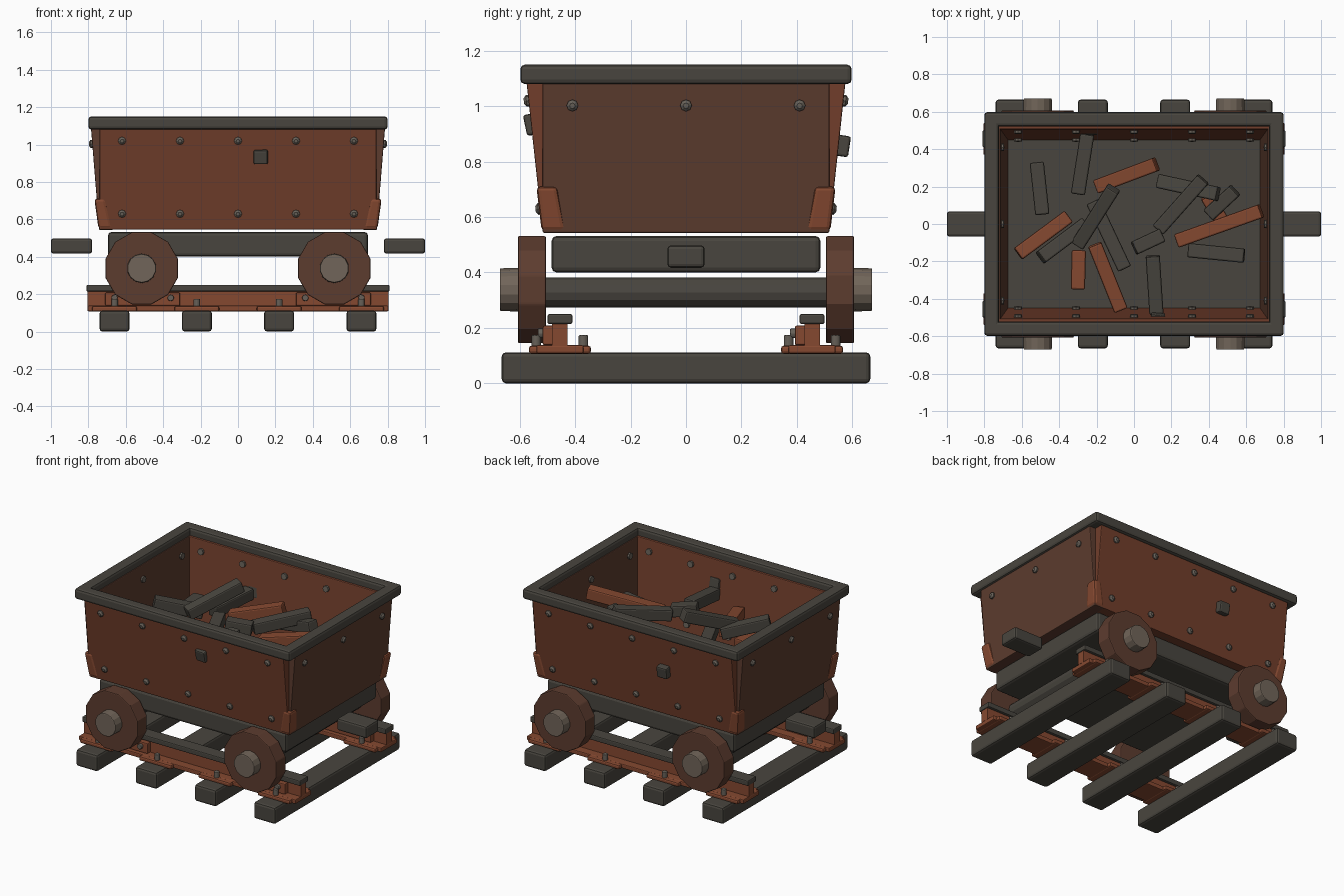
import bpy, bmesh, math
from mathutils import Vector, Matrix

if "Cube" in bpy.data.objects:
    bpy.data.objects.remove(bpy.data.objects["Cube"])


def material(name, rgb):
    m = bpy.data.materials.new(name)
    m.diffuse_color = (*rgb, 1)
    m.use_nodes = True
    m.node_tree.nodes["Principled BSDF"].inputs["Base Color"].default_value = m.diffuse_color
    return m


IRON = material("dark iron", (0.066, 0.060, 0.049))
RUST = material("rust panel", (0.165, 0.048, 0.024))
ORANGE = material("bright rust", (0.235, 0.066, 0.030))
BROWN = material("rust brown", (0.108, 0.045, 0.028))
HUB = material("worn hub", (0.165, 0.130, 0.100))
BOLT = material("bolt steel", (0.135, 0.118, 0.098))


def finish(bm, name, mat, bevel=0.0):
    bmesh.ops.recalc_face_normals(bm, faces=bm.faces)
    me = bpy.data.meshes.new(name)
    bm.to_mesh(me)
    bm.free()
    me.materials.append(mat)
    ob = bpy.data.objects.new(name, me)
    bpy.context.collection.objects.link(ob)
    if bevel:
        mod = ob.modifiers.new("bevel", "BEVEL")
        mod.width = bevel
        mod.segments = 2
    return ob


def frustum(name, mat, low, high, z0, z1, bevel=0.0):
    """Block between a lower and an upper rectangle (x0, x1, y0, y1)."""
    bm = bmesh.new()
    rings = []
    for (x0, x1, y0, y1), z in ((low, z0), (high, z1)):
        rings.append([bm.verts.new((x, y, z)) for x, y in
                      ((x0, y0), (x1, y0), (x1, y1), (x0, y1))])
    a, b = rings
    bm.faces.new(a)
    bm.faces.new(b)
    for i in range(4):
        j = (i + 1) % 4
        bm.faces.new((a[i], a[j], b[j], b[i]))
    return finish(bm, name, mat, bevel)


def box(name, mat, x0, x1, y0, y1, z0, z1, bevel=0.0):
    r = (min(x0, x1), max(x0, x1), min(y0, y1), max(y0, y1))
    return frustum(name, mat, r, r, z0, z1, bevel)


def rod(name, mat, p, q, r0, r1, sides, bevel=0.0, spin=0.0):
    """Cylinder or cone from p to q."""
    p, q = Vector(p), Vector(q)
    d = q - p
    bm = bmesh.new()
    mtx = (Matrix.Translation((p + q) / 2)
           @ d.to_track_quat('Z', 'Y').to_matrix().to_4x4()
           @ Matrix.Rotation(spin, 4, 'Z'))
    bmesh.ops.create_cone(bm, cap_ends=True, segments=sides, radius1=r0,
                          radius2=r1, depth=d.length, matrix=mtx)
    return finish(bm, name, mat, bevel)


def bolt(name, p, d):
    """Domed bolt head at p pointing along d, reaching through the panel."""
    p, d = Vector(p), Vector(d).normalized()
    rod(name, BOLT, p - d * 0.085, p + d * 0.008, 0.021, 0.021, 8)
    rod(name + "_dome", BOLT, p + d * 0.008, p + d * 0.017, 0.021, 0.010, 8)


# Sleepers
for x in (-0.66, -0.22, 0.22, 0.66):
    box("sleeper", IRON, x - 0.08, x + 0.08, -0.665, 0.665, 0, 0.112, 0.015)

# Rails with tie plates, spikes and joint plates
for y in (-0.455, 0.455):
    box("rail_foot", ORANGE, -0.805, 0.805, y - 0.085, y + 0.085, 0.108, 0.138, 0.006)
    box("rail_web", ORANGE, -0.805, 0.805, y - 0.028, y + 0.028, 0.135, 0.22)
    box("rail_head", IRON, -0.81, 0.81, y - 0.045, y + 0.045, 0.214, 0.25, 0.007)
    for x in (-0.66, -0.22, 0.22, 0.66):
        box("tie_plate", ORANGE, x - 0.12, x + 0.12, y - 0.112, y + 0.112,
            0.106, 0.136, 0.01)
        for s in (-1, 1):
            rod("spike", BOLT, (x, y + s * 0.085, 0.12), (x, y + s * 0.085, 0.175),
                0.018, 0.018, 8, 0.005)
    for x in (-0.51, 0.51):
        box("joint_plate", ORANGE, x - 0.2, x + 0.2, y - 0.062, y - 0.02,
            0.138, 0.208, 0.006)
        for dx in (-0.15, 0.15):
            rod("joint_bolt", BOLT, (x + dx, y - 0.05, 0.18), (x + dx, y - 0.08, 0.18),
                0.018, 0.018, 8, 0.004)

# Axles, wheels and hubs
for x in (-0.515, 0.515):
    rod("axle", IRON, (x, -0.52, 0.328), (x, 0.52, 0.328), 0.054, 0.054, 12)
    for s in (-1, 1):
        rod("wheel", BROWN, (x, s * 0.505, 0.338), (x, s * 0.607, 0.338),
            0.2, 0.2, 12, 0.006, math.radians(15))
        rod("hub", HUB, (x, s * 0.59, 0.338), (x, s * 0.672, 0.338),
            0.079, 0.077, 14, 0.005)

# Chassis and couplers
box("chassis", IRON, -0.695, 0.695, -0.485, 0.485, 0.40, 0.532, 0.018)
for s in (-1, 1):
    box("coupler", IRON, s * 0.78, s * 1.0, -0.067, 0.067, 0.417, 0.498, 0.013)

# Hopper floor and leaning walls
box("hopper_floor", IRON, -0.7, 0.7, -0.48, 0.48, 0.545, 0.585)
for s in (-1, 1):
    lo, hi = sorted((s * 0.445, s * 0.517)), sorted((s * 0.507, s * 0.577))
    frustum("long_wall", RUST, (-0.74, 0.74, *lo), (-0.74, 0.74, *hi), 0.545, 1.10, 0.005)
    lo, hi = sorted((s * 0.67, s * 0.742)), sorted((s * 0.715, s * 0.787))
    frustum("end_wall", BROWN, (*lo, -0.517, 0.517), (*hi, -0.517, 0.517),
            0.543, 1.10, 0.005)

# Wall bolts
for s in (-1, 1):
    for z in (0.63, 1.02):
        for x in (-0.62, -0.31, 0, 0.31, 0.62):
            bolt("side_bolt", (x, s * (0.517 + (z - 0.545) * 0.108), z), (0, s, -0.108))
    for y in (-0.41, 0, 0.41):
        bolt("end_bolt", (s * 0.78, y, 1.003), (s, 0, -0.081))

# Corner brackets
for sx in (-1, 1):
    for sy in (-1, 1):
        lo = (*sorted((sx * 0.672, sx * 0.746)), *sorted((sy * 0.435, sy * 0.521)))
        hi = (*sorted((sx * 0.71, sx * 0.768)), *sorted((sy * 0.465, sy * 0.54)))
        frustum("corner_bracket", ORANGE, lo, hi, 0.55, 0.71, 0.015)

# Rim bars
for s in (-1, 1):
    box("rim_long", IRON, -0.80, 0.80, s * 0.522, s * 0.598, 1.08, 1.15, 0.016)
    box("rim_end", IRON, s * 0.722, s * 0.80, -0.598, 0.598, 1.08, 1.15, 0.016)


# Load of loose bars: start xyz, end xyz
def bar(name, mat, p, q):
    p, q = Vector(p), Vector(q)
    d = q - p
    ob = box(name, mat, -0.038, 0.038, -0.038, 0.038, -d.length / 2, d.length / 2, 0.009)
    ob.matrix_world = Matrix.Translation((p + q) / 2) @ d.to_track_quat('Z', 'Y').to_matrix().to_4x4()


GREY_BARS = [
    (-.52, .33, .80, -.49, .05, .80), (-.25, .48, .86, -.30, .16, .84),
    (-.50, -.18, .98, -.26, .0, .91), (-.30, -.11, .93, -.11, .19, 1.06),
    (-.22, .12, .84, -.05, -.24, .84), (.10, -.17, .93, .12, -.48, .89),
    (.13, -.03, .92, .37, .24, .97), (.0, -.13, .95, .15, -.06, .93),
    (.13, .23, .86, .45, .16, .94), (.40, .05, .84, .54, .18, .88),
    (.29, -.14, .83, .59, -.17, .85)]
RUST_BARS = [
    (-.20, .20, .82, .12, .32, .91), (-.62, -.16, .82, -.35, .04, .80),
    (-.295, -.14, .78, -.30, -.35, .78), (-.21, -.11, .86, -.07, -.46, .82),
    (.23, -.09, .88, .68, .07, .96), (.39, .15, .84, .48, .0, .82)]
for b in GREY_BARS:
    bar("grey_bar", IRON, b[:3], b[3:])
for b in RUST_BARS:
    bar("rusty_bar", ORANGE, b[:3], b[3:])

# Bar ends poking through the side walls
bar("poking_bar_front", IRON, (0.13, -0.48, 0.95), (0.12, -0.578, 0.93))
bar("poking_bar_back", IRON, (-0.23, 0.48, 0.87), (-0.23, 0.59, 0.853))
